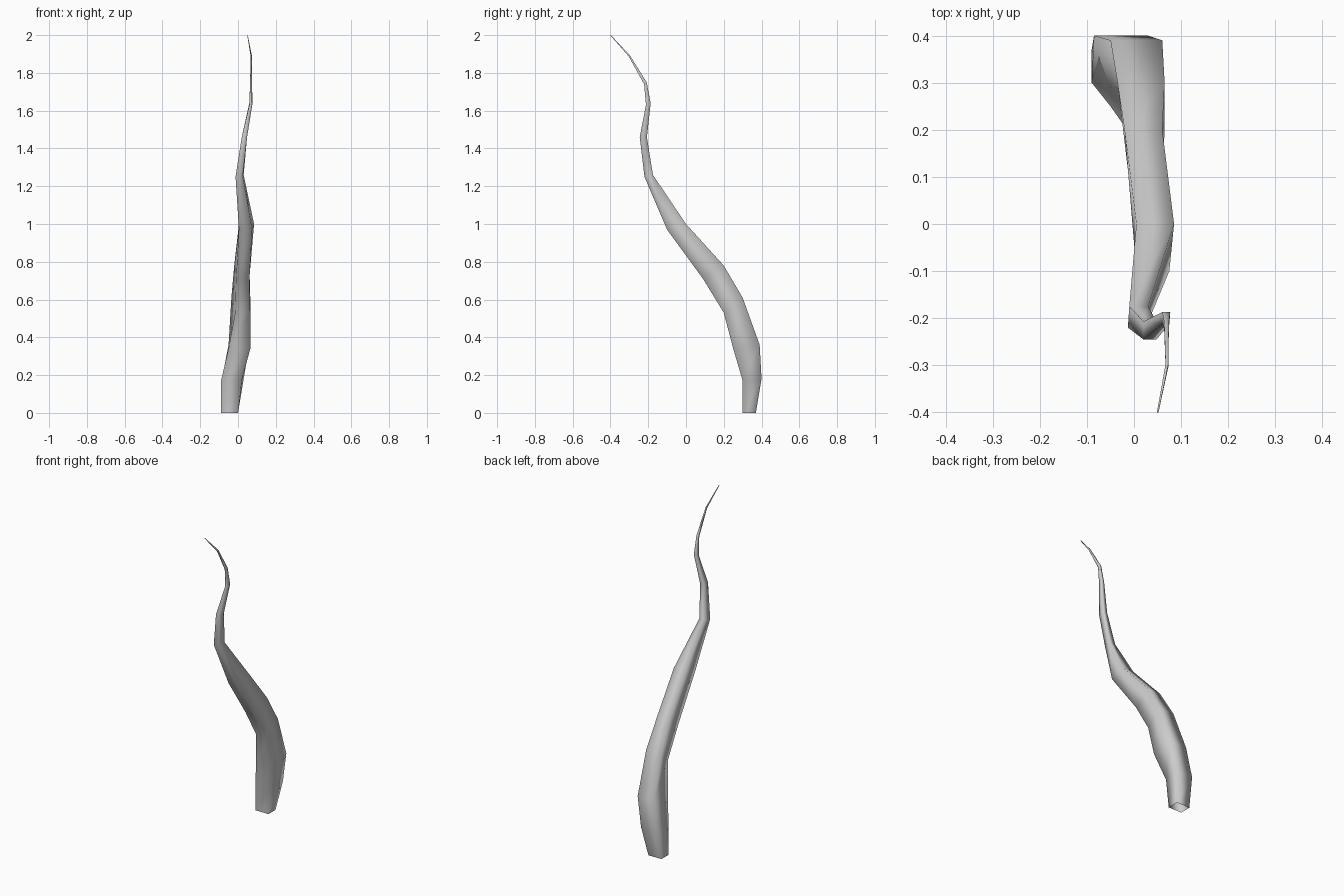
import bpy, bmesh

# Cross-sections from root to tip: front edge (x left, x right, y, z), back edge (same)
RINGS = [
    ((-.09, .00, .30, .00), (-.09, .00, .37, .00)),
    ((-.09, .02, .30, .17), (-.085, .03, .40, .18)),
    ((-.05, .065, .25, .34), (-.05, .06, .39, .36)),
    ((-.015, .065, .20, .53), (-.035, .065, .30, .61)),
    ((-.01, .06, .09, .71), (-.02, .06, .20, .78)),
    ((.005, .075, -.10, .97), (.005, .085, .00, 1.00)),
    ((-.013, .025, -.22, 1.25), (-.01, .03, -.175, 1.26)),
    ((.02, .048, -.245, 1.46), (.02, .048, -.207, 1.46)),
    ((.06, .075, -.212, 1.63), (.06, .077, -.187, 1.64)),
    ((.064, .074, -.222, 1.74), (.064, .074, -.208, 1.75)),
    ((.067, .073, -.303, 1.887), (.067, .073, -.297, 1.893)),
    ((.049, .052, -.40, 1.998), (.049, .052, -.398, 2.00)),
]

# Curved, tapering four-sided tendril
bm = bmesh.new()
loops = []
for (fl, fr, fy, fz), (bl, br, by, bz) in RINGS:
    corners = [(fl, fy, fz), (fr, fy, fz), (br, by, bz), (bl, by, bz)]
    loops.append([bm.verts.new(c) for c in corners])
for a, b in zip(loops, loops[1:]):
    for i in range(4):
        j = (i + 1) % 4
        bm.faces.new((a[i], a[j], b[j], b[i]))
# Closed tip; the root stays open
bm.faces.new(loops[-1])
for f in bm.faces:
    f.smooth = True

mesh = bpy.data.meshes.new("tendril")
bm.to_mesh(mesh)
bm.free()
tendril = bpy.data.objects.new("tendril", mesh)
bpy.context.collection.objects.link(tendril)
